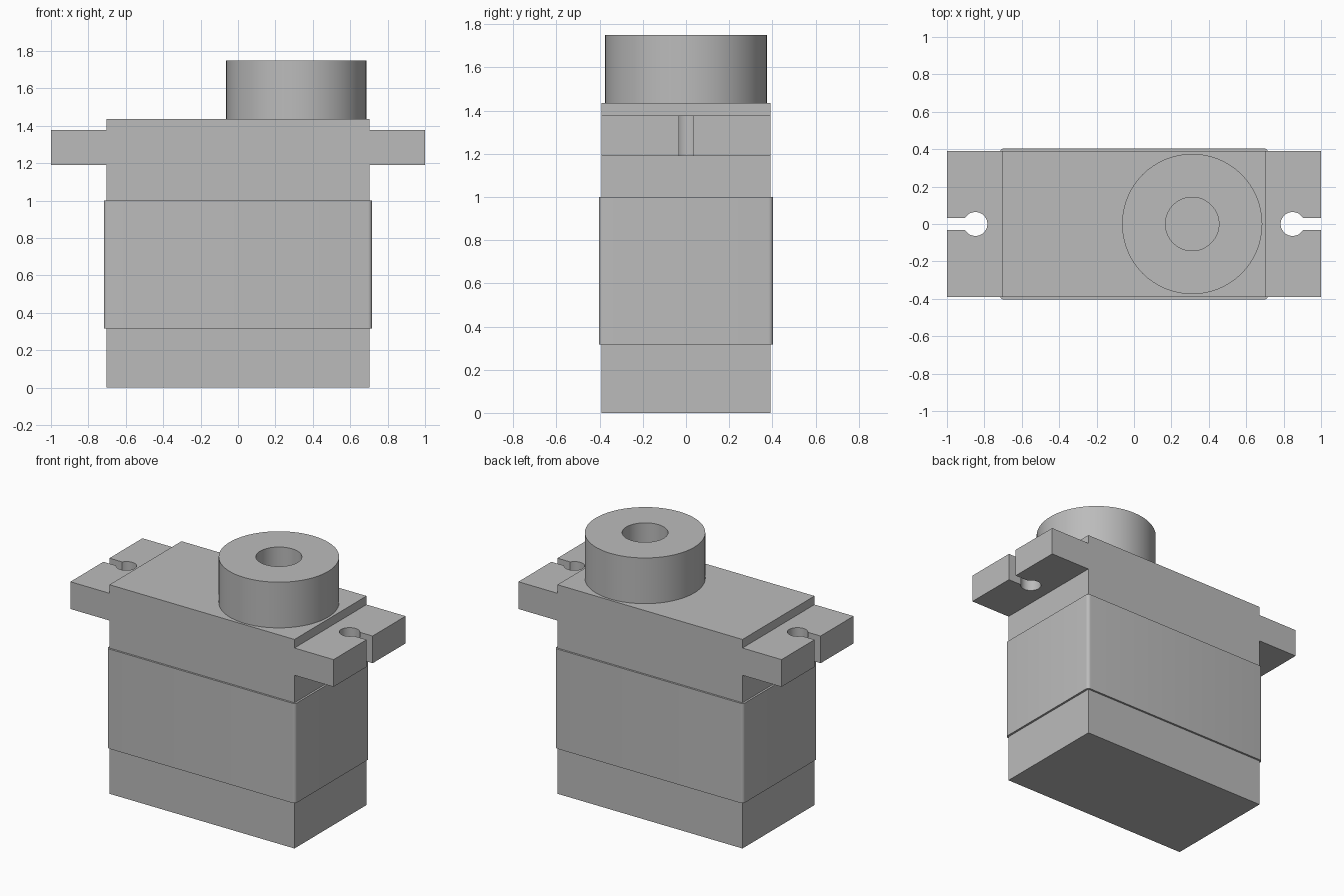
import bpy, bmesh
from math import cos, sin, pi, asin, radians
from mathutils import Vector

cube = bpy.data.objects.get("Cube")
if cube:
    bpy.data.objects.remove(cube, do_unlink=True)

grey = bpy.data.materials.new("plain grey")
grey.use_nodes = True
colour = (0.5, 0.5, 0.5, 1)
grey.diffuse_color = colour
grey.node_tree.nodes["Principled BSDF"].inputs["Base Color"].default_value = colour


def finish(name, bm):
    """Turn a bmesh into a grey object with sharp edges kept."""
    bmesh.ops.recalc_face_normals(bm, faces=bm.faces)
    mesh = bpy.data.meshes.new(name)
    bm.to_mesh(mesh)
    bm.free()
    mesh.materials.append(grey)
    obj = bpy.data.objects.new(name, mesh)
    bpy.context.collection.objects.link(obj)
    return obj


def smooth(obj):
    bpy.ops.object.select_all(action="DESELECT")
    obj.select_set(True)
    bpy.context.view_layer.objects.active = obj
    bpy.ops.object.shade_smooth_by_angle(angle=radians(30))


def prism(name, points, direction):
    """Extrude a closed 3D outline along a direction."""
    bm = bmesh.new()
    face = bm.faces.new([bm.verts.new(p) for p in points])
    new = bmesh.ops.extrude_face_region(bm, geom=[face])["geom"]
    verts = [v for v in new if isinstance(v, bmesh.types.BMVert)]
    bmesh.ops.translate(bm, verts=verts, vec=Vector(direction))
    return finish(name, bm)


def arc(cx, cy, r, start, end, n):
    step = (end - start) / n
    return [(cx + r * cos(start + i * step), cy + r * sin(start + i * step))
            for i in range(n + 1)]


# Case with mounting ears, one T-shaped profile
W, D, TOP = 0.703, 0.391, 1.436
half = [(W, 0), (W, 1.19), (1, 1.19), (1, 1.377), (W, 1.377), (W, TOP)]
outline = half + [(-x, z) for x, z in reversed(half)]
case = prism("case", [(x, -D, z) for x, z in outline], (0, 2 * D, 0))

# Keyhole slots through the ears, open at the ends
hole_r, slot = 0.064, 0.033
gap = asin(slot / hole_r)
keyhole = arc(0.848, 0, hole_r, gap, 2 * pi - gap, 32) + [(1.1, -slot), (1.1, slot)]
for side in (1, -1):
    cutter = prism("slot_cutter", [(side * x, y, 1.1) for x, y in keyhole], (0, 0, 0.4))
    cutter.hide_render = True
    mod = case.modifiers.new("slot", "BOOLEAN")
    mod.operation, mod.solver, mod.object = "DIFFERENCE", "EXACT", cutter
    bpy.context.view_layer.objects.active = case
    bpy.ops.object.modifier_apply(modifier=mod.name)
    bpy.data.objects.remove(cutter, do_unlink=True)
smooth(case)

# Slightly wider middle band with rounded upright corners
bx, by, r = 0.717, 0.404, 0.022
band_outline = []
for i, (sx, sy) in enumerate([(1, 1), (-1, 1), (-1, -1), (1, -1)]):
    band_outline += arc(sx * (bx - r), sy * (by - r), r, i * pi / 2, (i + 1) * pi / 2, 6)
band = prism("middle_band", [(x, y, 0.316) for x, y in band_outline], (0, 0, 0.685))
smooth(band)

# Output hub: a ring with a centre bore
bm = bmesh.new()
section = [(0.375, TOP), (0.375, 1.75), (0.143, 1.75), (0.143, TOP)]
verts = [bm.verts.new((x, 0, z)) for x, z in section]
edges = [bm.edges.new((verts[i], verts[(i + 1) % 4])) for i in range(4)]
bmesh.ops.spin(bm, geom=verts + edges, cent=(0, 0, 0), axis=(0, 0, 1),
               angle=2 * pi, steps=64, use_duplicate=False)
bmesh.ops.remove_doubles(bm, verts=bm.verts, dist=1e-4)
hub = finish("output_hub", bm)
hub.location.x = 0.311
smooth(hub)
